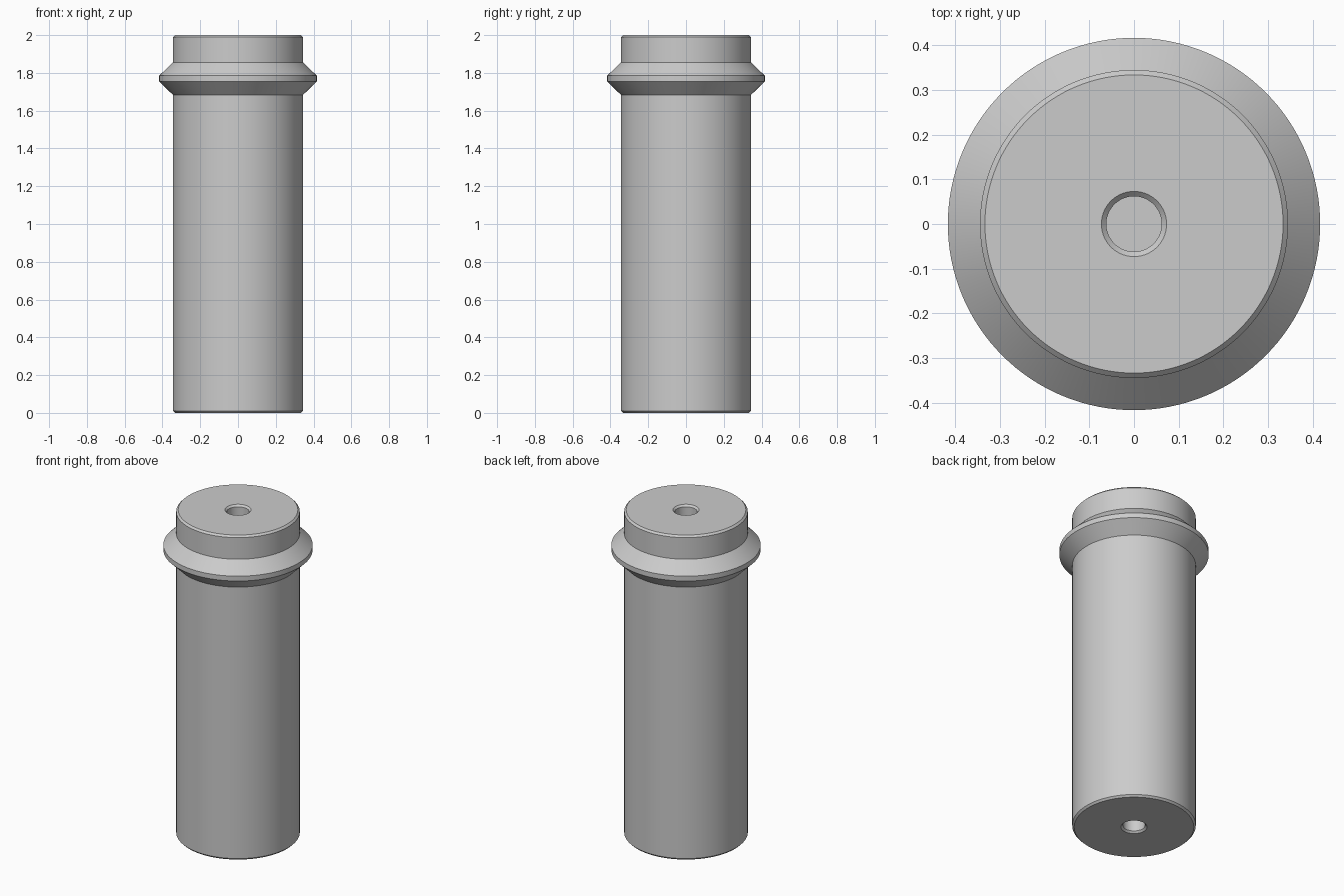
import bpy
import bmesh
from math import cos, sin, tau, radians

cube = bpy.data.objects.get("Cube")
if cube:
    bpy.data.objects.remove(cube, do_unlink=True)

SEGMENTS = 128
BODY_R, FLANGE_R, HOLE_R = 0.345, 0.417, 0.062
CHAMFER, HOLE_DEPTH, HEIGHT = 0.011, 0.25, 2.0

steel = bpy.data.materials.new("plain grey")
steel.use_nodes = True
grey = (0.6, 0.6, 0.6, 1)
steel.diffuse_color = grey
steel.node_tree.nodes["Principled BSDF"].inputs["Base Color"].default_value = grey


def lathe(name, profile):
    """Revolve (radius, height) points about z and close both ends."""
    bm = bmesh.new()
    rings = [[bm.verts.new((r * cos(tau * i / SEGMENTS), r * sin(tau * i / SEGMENTS), z))
              for i in range(SEGMENTS)] for r, z in profile]
    for low, high in zip(rings, rings[1:]):
        for i in range(SEGMENTS):
            j = (i + 1) % SEGMENTS
            bm.faces.new((low[i], low[j], high[j], high[i]))
    bm.faces.new(rings[0])
    bm.faces.new(rings[-1])
    bmesh.ops.recalc_face_normals(bm, faces=bm.faces)
    mesh = bpy.data.meshes.new(name)
    bm.to_mesh(mesh)
    bm.free()
    mesh.materials.append(steel)
    obj = bpy.data.objects.new(name, mesh)
    bpy.context.collection.objects.link(obj)
    bpy.ops.object.select_all(action="DESELECT")
    obj.select_set(True)
    bpy.context.view_layer.objects.active = obj
    bpy.ops.object.shade_smooth_by_angle(angle=radians(30))
    return obj


# Chamfered end with a blind centre hole, listed from the hole floor outward
end = [(HOLE_R, HOLE_DEPTH), (HOLE_R, CHAMFER), (HOLE_R + CHAMFER, 0),
       (BODY_R - CHAMFER, 0), (BODY_R, CHAMFER)]
# Bevelled collar near the top
flange = [(BODY_R, 1.684), (FLANGE_R, 1.755), (FLANGE_R, 1.785), (BODY_R, 1.856)]
top_end = [(r, HEIGHT - z) for r, z in reversed(end)]

lathe("flanged_pin", end + flange + top_end)
